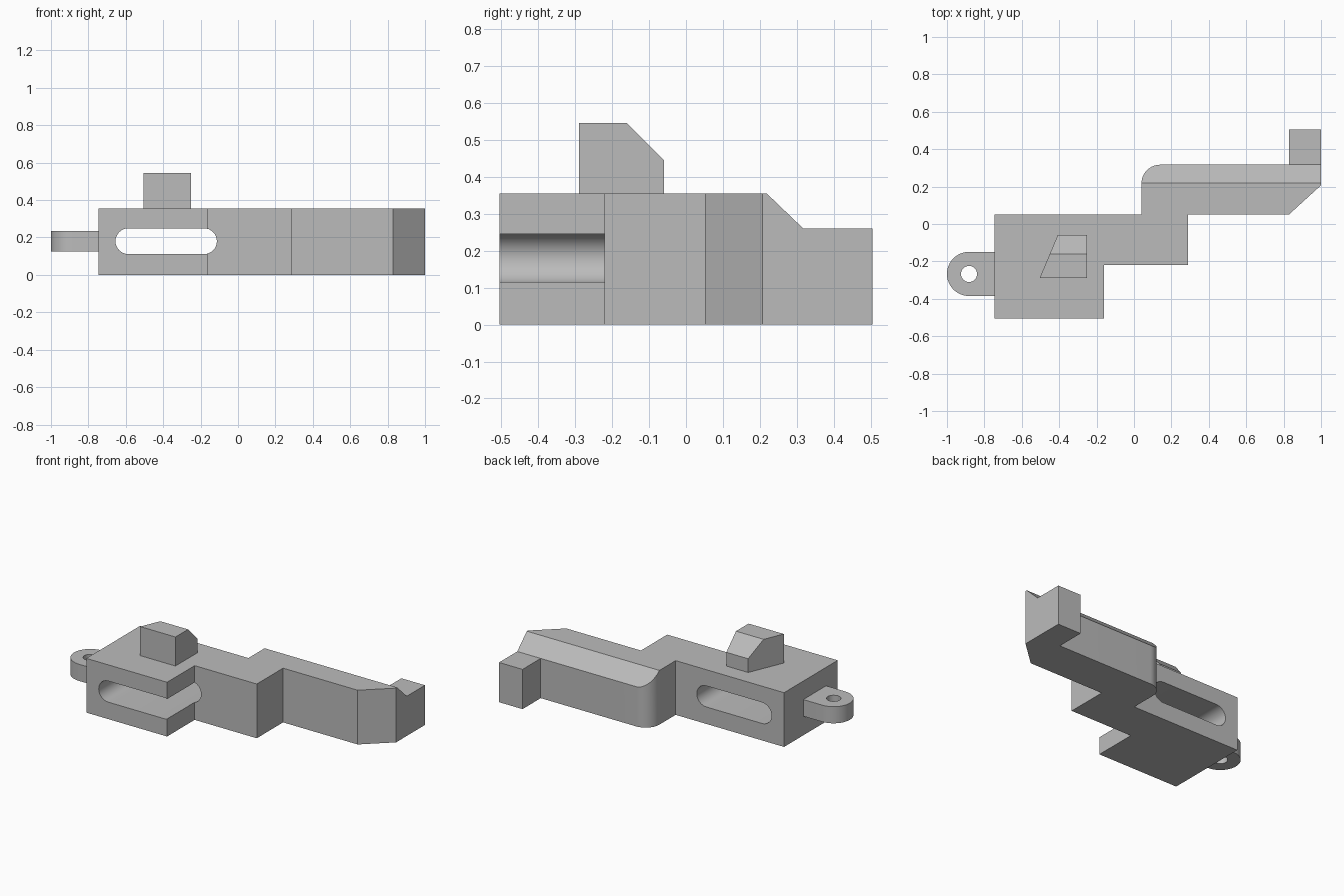
import bpy
import bmesh
from math import cos, sin, pi

cube = bpy.data.objects.get("Cube")
if cube:
    bpy.data.objects.remove(cube, do_unlink=True)

grey = bpy.data.materials.new("plain grey")
grey.use_nodes = True
colour = (0.5, 0.5, 0.5, 1)
grey.diffuse_color = colour
grey.node_tree.nodes["Principled BSDF"].inputs["Base Color"].default_value = colour


def arc(cx, cy, r, start, end, steps=16):
    angles = [start + (end - start) * i / steps for i in range(steps + 1)]
    return [(cx + r * cos(a), cy + r * sin(a)) for a in angles]


def prism(name, outline, low, high, axis="z"):
    """Extrude a flat outline from low to high along an axis."""
    place = {"x": lambda a, b, v: (v, a, b),
             "y": lambda a, b, v: (a, v, b),
             "z": lambda a, b, v: (a, b, v)}[axis]
    bm = bmesh.new()
    bottom = [bm.verts.new(place(a, b, low)) for a, b in outline]
    top = [bm.verts.new(place(a, b, high)) for a, b in outline]
    bm.faces.new(bottom)
    bm.faces.new(top)
    for i in range(len(outline)):
        j = (i + 1) % len(outline)
        bm.faces.new((bottom[i], bottom[j], top[j], top[i]))
    bmesh.ops.recalc_face_normals(bm, faces=bm.faces)
    mesh = bpy.data.meshes.new(name)
    bm.to_mesh(mesh)
    bm.free()
    mesh.materials.append(grey)
    obj = bpy.data.objects.new(name, mesh)
    bpy.context.collection.objects.link(obj)
    return obj


def activate(obj):
    bpy.ops.object.select_all(action="DESELECT")
    obj.select_set(True)
    bpy.context.view_layer.objects.active = obj


def cut(obj, cutter):
    cutter.hide_render = True
    mod = obj.modifiers.new("cut", "BOOLEAN")
    mod.operation = "DIFFERENCE"
    mod.solver = "EXACT"
    mod.object = cutter
    activate(obj)
    bpy.ops.object.modifier_apply(modifier=mod.name)
    bpy.data.objects.remove(cutter, do_unlink=True)


# Stepped body with a rounded back corner and a bevelled arm end
height = 0.355
outline = [(-0.745, -0.505), (-0.16, -0.505), (-0.16, -0.22), (0.29, -0.22),
           (0.29, 0.052), (0.83, 0.052), (1, 0.207), (1, 0.505),
           (0.83, 0.505), (0.83, 0.317)]
outline += arc(0.14, 0.217, 0.1, pi / 2, pi)
outline += [(0.04, 0.05), (-0.745, 0.05)]
body = prism("body", outline, 0, height)

# Sloped back edge of the arm and lowered foot
cut(body, prism("slope_cutter", [(0.218, height), (0.317, 0.26), (0.7, 0.26),
                                 (0.7, 0.5), (0.218, 0.5)], -0.05, 1.1, "x"))

# Long slot through the body, open at the step
slot = arc(-0.182, 0.18, 0.069, -pi / 2, pi / 2)
slot += arc(-0.586, 0.18, 0.069, pi / 2, 3 * pi / 2)
cut(body, prism("slot_cutter", slot, -0.7, 0.2, "y"))

# Top block with a slanted side and a chamfered back
block = prism("top_block", [(-0.505, -0.29), (-0.25, -0.29),
                            (-0.25, -0.06), (-0.408, -0.06)], height, 0.545)
cut(block, prism("chamfer_cutter", [(-0.16, 0.545), (-0.06, 0.445), (0.1, 0.285),
                                    (0.1, 0.7), (-0.16, 0.7)], -0.7, 0, "x"))

# Rounded side lug with a hole
lug = prism("side_lug", [(-0.745, -0.385), (-0.745, -0.149)]
            + arc(-0.882, -0.267, 0.118, pi / 2, 3 * pi / 2, 24), 0.125, 0.234)
cut(lug, prism("hole_cutter", arc(-0.882, -0.267, 0.043, 0, 2 * pi, 32)[:-1], 0, 0.4))

for part in (body, block, lug):
    activate(part)
    bpy.ops.object.shade_smooth_by_angle(angle=pi / 6)
